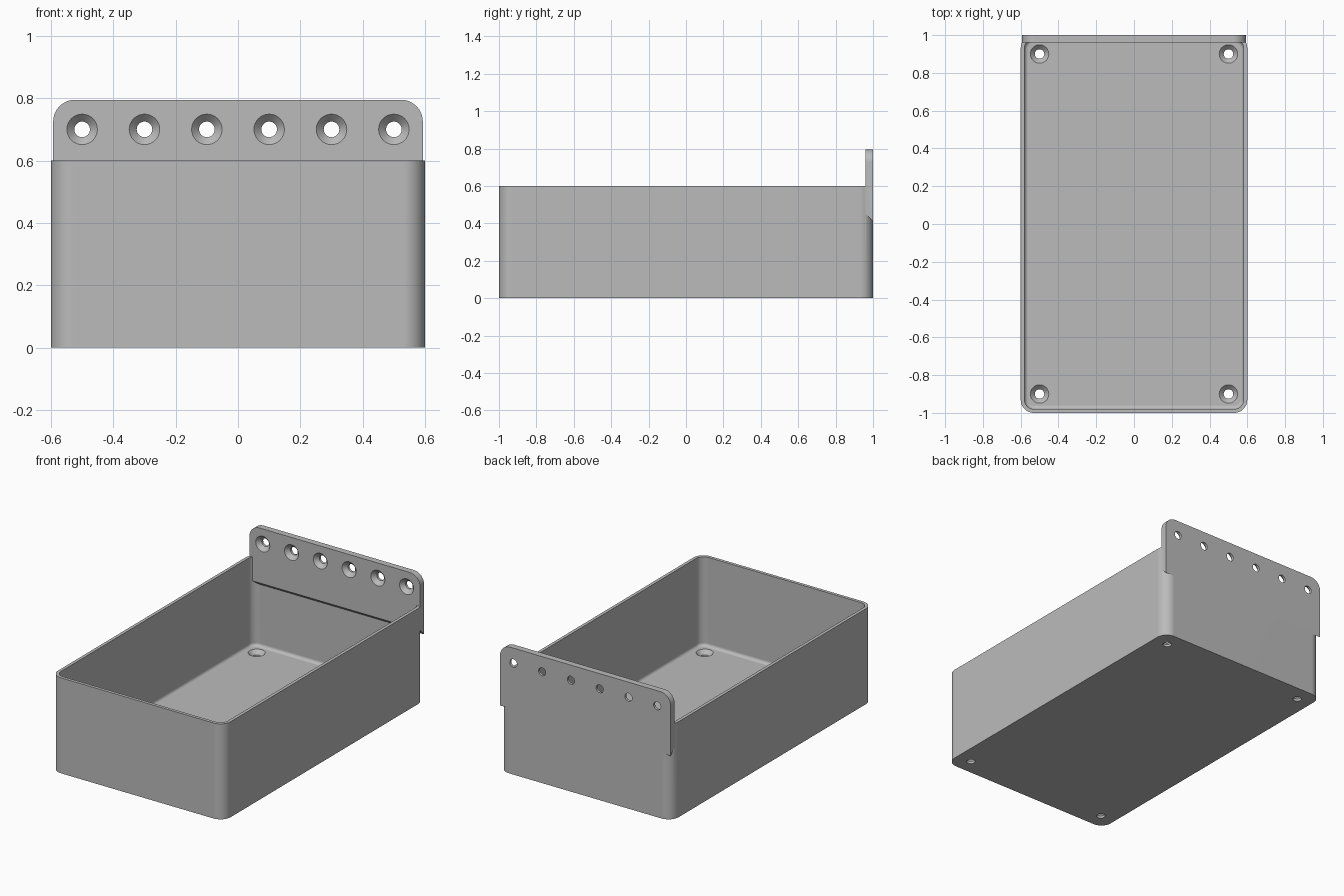
import bpy
import bmesh
from math import cos, sin, pi
from mathutils import Matrix, Vector

cube = bpy.data.objects.get("Cube")
if cube:
    bpy.data.objects.remove(cube, do_unlink=True)

HALF_X, HALF_Y, HEIGHT = 0.6, 1.0, 0.6
WALL, FLOOR, CORNER, FILLET = 0.02, 0.04, 0.07, 0.02
PLATE_X, PLATE_LOW, PLATE_TOP, PLATE_DEPTH = 0.593, 0.41, 0.795, 0.04

grey = bpy.data.materials.new("light grey")
grey.use_nodes = True
grey.diffuse_color = (0.5, 0.5, 0.5, 1)
grey.node_tree.nodes["Principled BSDF"].inputs["Base Color"].default_value = (0.5, 0.5, 0.5, 1)


def rounded_rect(inset, z, steps=10):
    """Ring of points around the tray, moved inwards by inset."""
    r = max(CORNER - inset, 0.005)
    ring = []
    for quarter, (sx, sy) in enumerate(((1, 1), (-1, 1), (-1, -1), (1, -1))):
        cx, cy = sx * (HALF_X - inset - r), sy * (HALF_Y - inset - r)
        for i in range(steps + 1):
            a = (quarter + i / steps) * pi / 2
            ring.append(Vector((cx + r * cos(a), cy + r * sin(a), z)))
    return ring


def loft(bm, rings):
    """Skin a closed solid through rings of equal point count."""
    loops = [[bm.verts.new(p) for p in ring] for ring in rings]
    for low, high in zip(loops, loops[1:]):
        for i in range(len(low)):
            j = (i + 1) % len(low)
            bm.faces.new((low[i], low[j], high[j], high[i]))
    bm.faces.new(loops[0][::-1])
    bm.faces.new(loops[-1])


def make_object(name, bm):
    bmesh.ops.recalc_face_normals(bm, faces=bm.faces[:])
    mesh = bpy.data.meshes.new(name)
    bm.to_mesh(mesh)
    bm.free()
    mesh.materials.append(grey)
    obj = bpy.data.objects.new(name, mesh)
    bpy.context.collection.objects.link(obj)
    return obj


def combine(target, other, operation):
    """Apply a boolean and remove the helper."""
    mod = target.modifiers.new(operation.title(), 'BOOLEAN')
    mod.operation, mod.object, mod.solver = operation, other, 'EXACT'
    bpy.context.view_layer.objects.active = target
    bpy.ops.object.modifier_apply(modifier=mod.name)
    bpy.data.objects.remove(other, do_unlink=True)


# Open tray with thin walls and a filleted floor
bm = bmesh.new()
rings = [rounded_rect(0, 0), rounded_rect(0, HEIGHT), rounded_rect(WALL, HEIGHT)]
for i in range(6):
    a = i / 5 * pi / 2
    rings.append(rounded_rect(WALL + FILLET * (1 - cos(a)), FLOOR + FILLET * (1 - sin(a))))
loft(bm, rings)
tray = make_object("mounting_tray", bm)

# Back mounting plate: rounded top corners, sloping lower edge
outline = [(-PLATE_X, PLATE_LOW), (PLATE_X, PLATE_LOW)]
for side, start in ((1, 0), (-1, pi / 2)):
    for i in range(11):
        a = start + i / 10 * pi / 2
        outline.append((side * (PLATE_X - CORNER) + CORNER * cos(a),
                        PLATE_TOP - CORNER + CORNER * sin(a)))
back = [Vector((x, HALF_Y, z)) for x, z in outline]
front = [Vector((x, HALF_Y - PLATE_DEPTH, z + (PLATE_DEPTH if z == PLATE_LOW else 0)))
         for x, z in outline]
bm = bmesh.new()
loft(bm, [back, front])
combine(tray, make_object("mounting_plate", bm), 'UNION')

# Countersunk screw holes: six through the plate, four through the floor
places = [Matrix.Translation((-0.5 + 0.2 * i, HALF_Y, 0.7)) @ Matrix.Rotation(pi / 2, 4, 'X')
          for i in range(6)]
places += [Matrix.Translation((x, y, 0)) for x in (-0.5, 0.5) for y in (-0.9, 0.9)]
bm = bmesh.new()
for place in places:
    rings = []
    for r, z in ((0.025, -0.02), (0.025, 0.015), (0.049, 0.04), (0.049, 0.06)):
        rings.append([place @ Vector((r * cos(k * pi / 16), r * sin(k * pi / 16), z))
                      for k in range(32)])
    loft(bm, rings)
combine(tray, make_object("screw_hole_cutter", bm), 'DIFFERENCE')

# Smooth the rounded corners and holes, keep flat faces crisp
bpy.ops.object.select_all(action='DESELECT')
tray.select_set(True)
bpy.context.view_layer.objects.active = tray
bpy.ops.object.shade_smooth_by_angle(angle=pi / 6)
weighted = tray.modifiers.new("Weighted Normals", 'WEIGHTED_NORMAL')
weighted.keep_sharp = True
